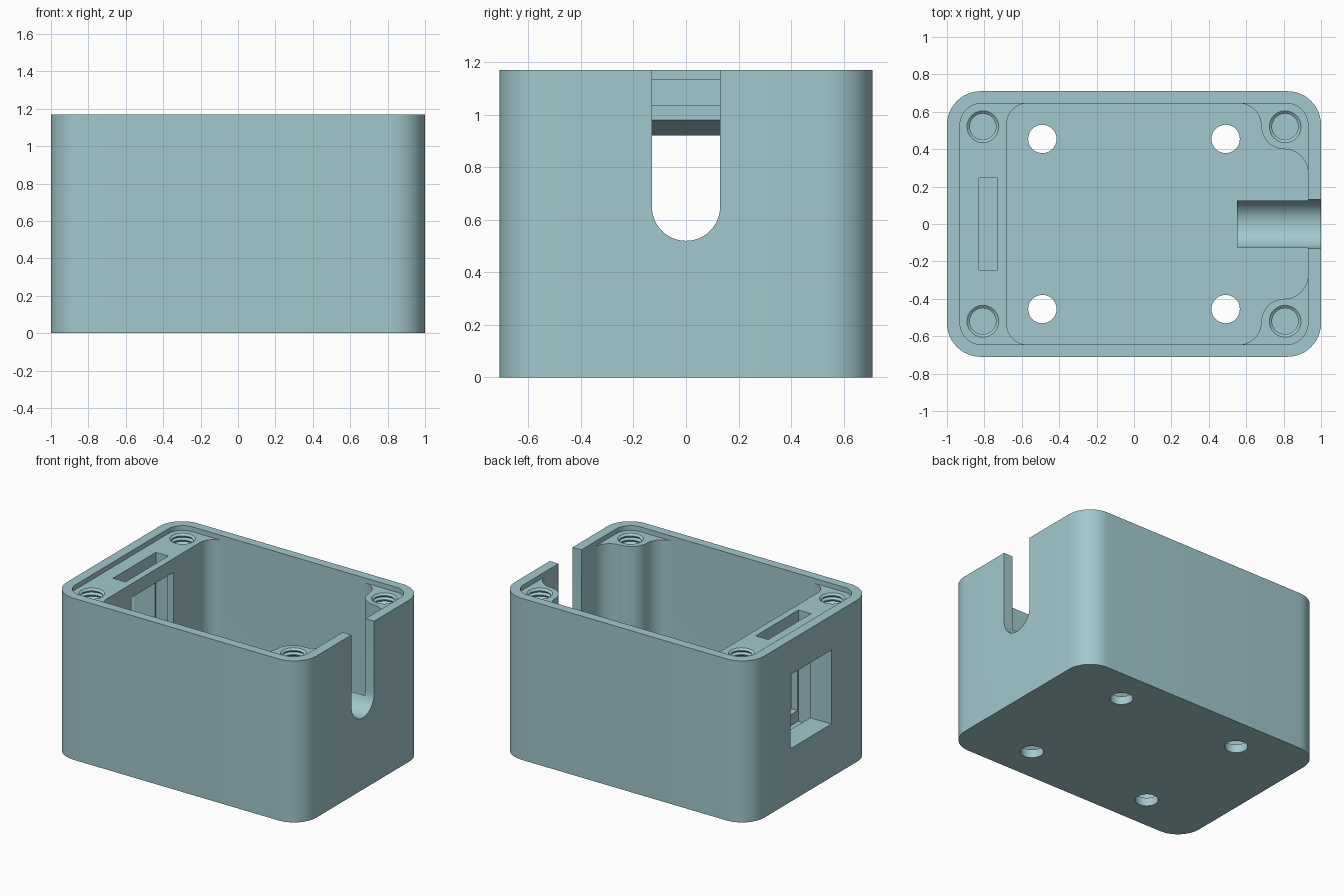
import bpy, bmesh
from math import cos, sin, radians, pi, sqrt, asin
from mathutils import Vector

default = bpy.data.objects.get("Cube")
if default:
    bpy.data.objects.remove(default, do_unlink=True)

teal = bpy.data.materials.new("pale_teal_plastic")
teal.use_nodes = True
colour = (0.36, 0.58, 0.62, 1)
teal.diffuse_color = colour
teal.node_tree.nodes["Principled BSDF"].inputs["Base Color"].default_value = colour

HEIGHT, SEAT, FLOOR = 1.17, 1.135, 0.06
AXES = {
    "z": lambda a, b, d: (a, b, d),   # profile in x, y
    "y": lambda a, b, d: (a, d, b),   # profile in x, z
    "x": lambda a, b, d: (d, a, b),   # profile in y, z
}


def arc(cx, cy, r, start, end, steps=12):
    angles = [radians(start + (end - start) * i / steps) for i in range(steps + 1)]
    return [(cx + r * cos(a), cy + r * sin(a)) for a in angles]


def rounded_rect(hx, hy, r):
    pts = []
    for sx, sy, start in ((1, 1, 0), (-1, 1, 90), (-1, -1, 180), (1, -1, 270)):
        pts += arc(sx * (hx - r), sy * (hy - r), r, start, start + 90)
    return pts


def rect(a0, a1, b0, b1):
    return [(a0, b0), (a1, b0), (a1, b1), (a0, b1)]


def finish(name, bm):
    bmesh.ops.recalc_face_normals(bm, faces=bm.faces)
    mesh = bpy.data.meshes.new(name)
    bm.to_mesh(mesh)
    bm.free()
    obj = bpy.data.objects.new(name, mesh)
    bpy.context.collection.objects.link(obj)
    mesh.materials.append(teal)
    return obj


def prism(name, profile, d0, d1, axis="z"):
    bm = bmesh.new()
    base = bm.faces.new([bm.verts.new(AXES[axis](a, b, d0)) for a, b in profile])
    top = bmesh.ops.extrude_face_region(bm, geom=[base])["geom"]
    shift = Vector(AXES[axis](0, 0, d1 - d0))
    bmesh.ops.translate(bm, vec=shift, verts=[v for v in top if isinstance(v, bmesh.types.BMVert)])
    return finish(name, bm)


def threaded_plug(name, x, y, sides=32):
    # Stacked rings alternate between the crest and root of the thread
    pitch, turns, crest, root = 0.03, 11, 0.07, 0.085
    rows = [(root, SEAT + 0.1), (root, SEAT)]
    for i in range(turns):
        z = SEAT - i * pitch
        rows += [(crest, z - pitch * 0.4), (crest, z - pitch * 0.55), (root, z - pitch)]
    bm = bmesh.new()
    rings = [[bm.verts.new((x + r * cos(2 * pi * k / sides), y + r * sin(2 * pi * k / sides), z))
              for k in range(sides)] for r, z in rows]
    for a, b in zip(rings, rings[1:]):
        for k in range(sides):
            n = (k + 1) % sides
            bm.faces.new((a[k], a[n], b[n], b[k]))
    bm.faces.new(rings[0])
    bm.faces.new(rings[-1])
    return finish(name, bm)


def carve(target, cutter):
    cutter.hide_render = True
    mod = target.modifiers.new("cut", "BOOLEAN")
    mod.operation, mod.solver, mod.object = "DIFFERENCE", "EXACT", cutter
    bpy.context.view_layer.objects.active = target
    bpy.ops.object.modifier_apply(modifier=mod.name)
    bpy.data.objects.remove(cutter, do_unlink=True)


# Outer shell with rounded corners
body = prism("enclosure_body", rounded_rect(1, 0.71, 0.18), 0, HEIGHT)

# Shallow lid seat inside the rim
carve(body, prism("lid_seat", rounded_rect(0.93, 0.645, 0.115), SEAT, HEIGHT + 0.1))

# Main cavity, flowing around the two corner screw bosses
half = (arc(0.805, 0.275, 0.125, 0, 90) + arc(0.805, 0.525, 0.125, -90, -180)[1:]
        + arc(0.56, 0.525, 0.12, 0, 90) + arc(-0.57, 0.535, 0.11, 90, 180))
outline = half + [(x, -y) for x, y in reversed(half)]
carve(body, prism("cavity", outline, FLOOR, HEIGHT + 0.05))

# Cable slot, open at the top
slot = arc(0, 0.65, 0.13, 180, 360, 24) + [(0.13, 1.4), (-0.13, 1.4)]
carve(body, prism("cable_slot", slot, 0.88, 1.1, "x"))

# Socket opening with a sloping outer ceiling and a raised inner sill
socket = [(-1.1, 0.385), (-0.78, 0.385), (-0.78, 0.41), (-0.6, 0.41),
          (-0.6, 1.035), (-0.78, 1.035), (-0.78, 0.998), (-1.1, 0.885)]
carve(body, prism("socket_opening", socket, -0.235, 0.235, "y"))

# Groove for a retaining plate, dropping in from the seat
carve(body, prism("plate_groove", rect(-0.83, -0.73, -0.245, 0.245), 0.33, HEIGHT + 0.1))

# Threaded lid holes and plain mounting holes
for sx in (-1, 1):
    for sy in (-1, 1):
        carve(body, threaded_plug("lid_screw_hole", sx * 0.808, sy * 0.52))
        carve(body, prism("mounting_hole", arc(sx * 0.49, sy * 0.455, 0.076, 0, 348.75, 31),
                          -0.1, FLOOR + 0.1))

# Cable rest: a pedestal with a trough matching the slot
half_width = 0.125
edge = 270 - asin(half_width / 0.13) * 180 / pi
trough = arc(0, 0.65, 0.13, edge, 540 - edge, 24)
rest = prism("cable_rest", trough + [(half_width, FLOOR), (-half_width, FLOOR)], 0.55, 0.93, "x")

# Smooth curves, crisp edges
for obj in (body, rest):
    bpy.ops.object.select_all(action="DESELECT")
    obj.select_set(True)
    bpy.context.view_layer.objects.active = obj
    bpy.ops.object.shade_smooth_by_angle(angle=radians(30))
